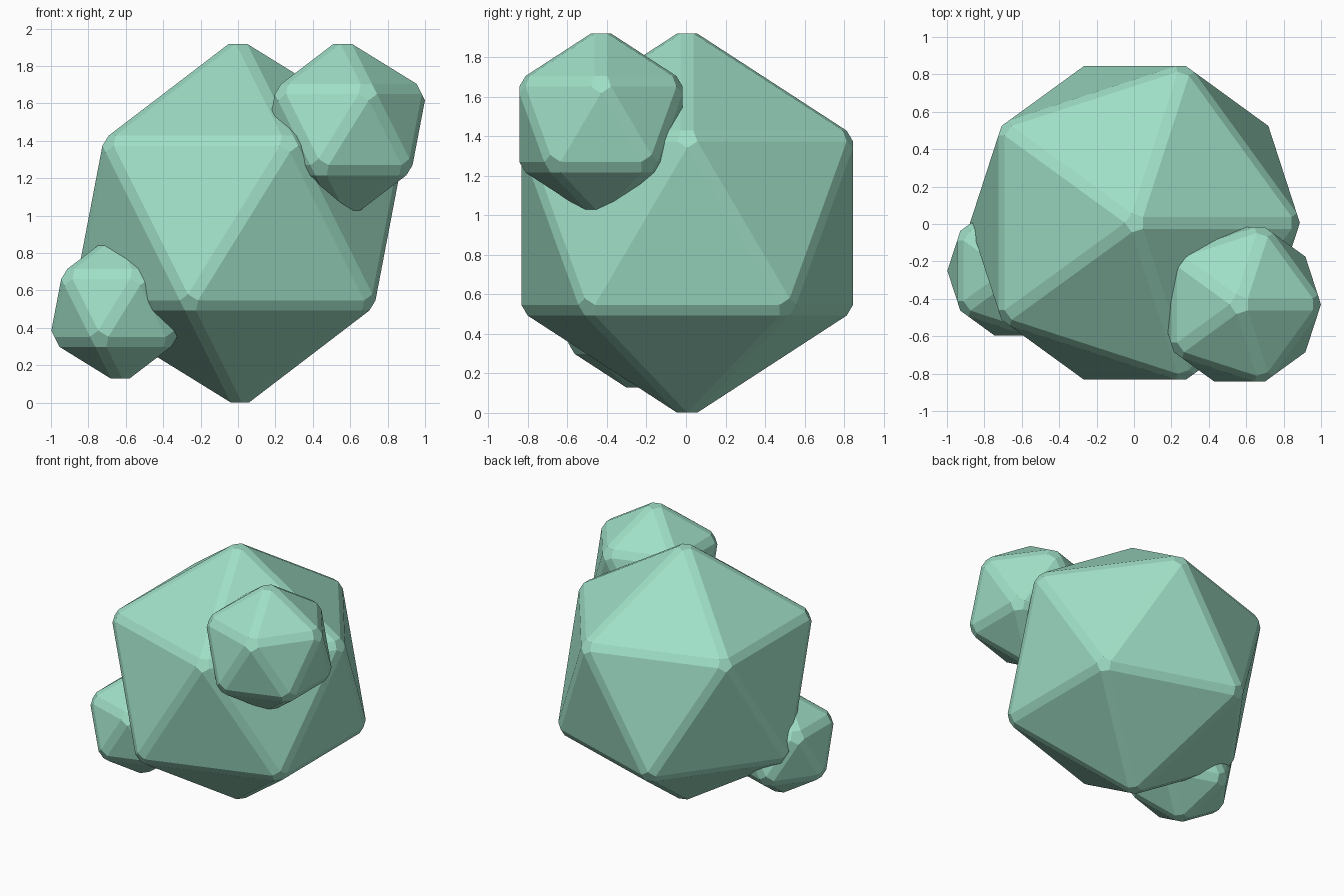
import bpy

if "Cube" in bpy.data.objects:
    bpy.data.objects.remove(bpy.data.objects["Cube"])

# Single flat mint colour
mint = bpy.data.materials.new("mint_green")
mint.diffuse_color = (0.35, 0.74, 0.57, 1.0)
mint.use_nodes = True
mint.node_tree.nodes["Principled BSDF"].inputs["Base Color"].default_value = mint.diffuse_color


def gem(name, radius, center, chamfer=0.034):
    """Twenty-sided gem with chamfered edges and flat corners."""
    bpy.ops.mesh.primitive_ico_sphere_add(subdivisions=1, radius=radius, location=center)
    obj = bpy.context.object
    obj.name = name
    obj.data.materials.append(mint)
    bevel = obj.modifiers.new("chamfer", 'BEVEL')
    bevel.offset_type = 'OFFSET'
    bevel.width = chamfer
    bevel.segments = 1
    bevel.limit_method = 'NONE'
    bpy.ops.object.shade_flat()
    return obj


# Main body with two smaller gems grown into it
gem("large_gem", 1.0, (0.005, 0.006, 0.96))
gem("upper_gem", 0.5, (0.565, -0.43, 1.46))
gem("lower_gem", 0.42, (-0.635, -0.25, 0.507))
